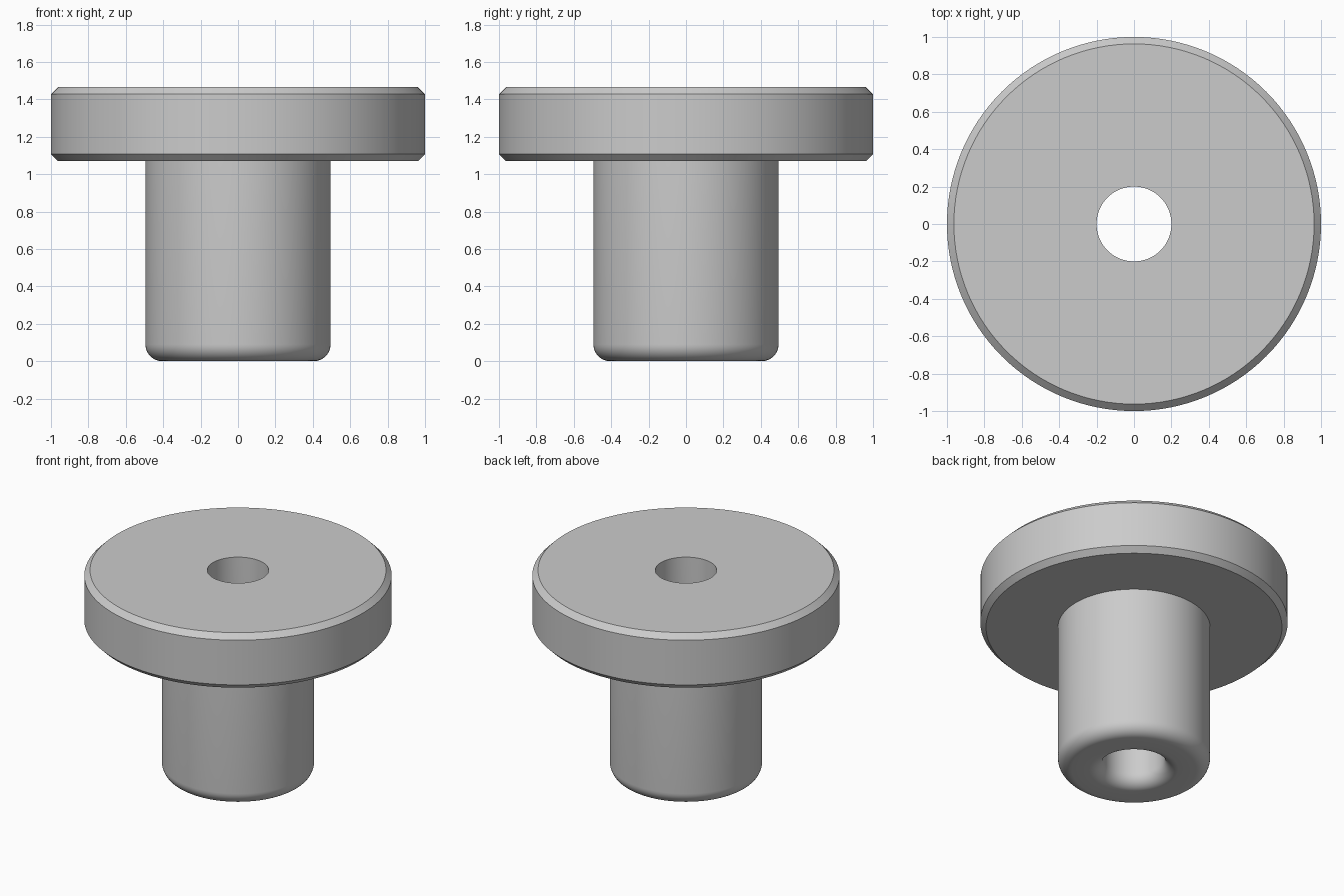
import bpy
import bmesh
from math import cos, sin, pi, radians

cube = bpy.data.objects.get("Cube")
if cube:
    bpy.data.objects.remove(cube, do_unlink=True)

# Main dimensions
BORE, SHAFT, RIM = 0.2, 0.495, 1.0
SHOULDER, TOP = 1.07, 1.465
FILLET, CHAMFER = 0.09, 0.037
SEGMENTS, ARC_STEPS = 128, 10

grey = bpy.data.materials.new("plain grey")
grey.use_nodes = True
colour = (0.6, 0.6, 0.6, 1)
grey.diffuse_color = colour
grey.node_tree.nodes["Principled BSDF"].inputs["Base Color"].default_value = colour


def arc(radius, height, start, end):
    """Fillet points around a centre at (radius, height)."""
    angles = [radians(start + (end - start) * i / ARC_STEPS) for i in range(ARC_STEPS + 1)]
    return [(radius + FILLET * cos(a), height + FILLET * sin(a)) for a in angles]


def lathe(name, profile):
    """Revolve a closed (radius, height) profile around z."""
    bm = bmesh.new()
    verts = [bm.verts.new((r, 0, z)) for r, z in profile]
    edges = [bm.edges.new((v, verts[i - 1])) for i, v in enumerate(verts)]
    bmesh.ops.spin(bm, geom=verts + edges, axis=(0, 0, 1), cent=(0, 0, 0),
                   angle=2 * pi, steps=SEGMENTS, use_merge=True)
    bmesh.ops.remove_doubles(bm, verts=bm.verts, dist=1e-5)
    bmesh.ops.recalc_face_normals(bm, faces=bm.faces)
    mesh = bpy.data.meshes.new(name)
    bm.to_mesh(mesh)
    bm.free()
    mesh.materials.append(grey)
    obj = bpy.data.objects.new(name, mesh)
    bpy.context.collection.objects.link(obj)
    bpy.ops.object.select_all(action='DESELECT')
    obj.select_set(True)
    bpy.context.view_layer.objects.active = obj
    bpy.ops.object.shade_smooth_by_angle(angle=radians(30))
    return obj


# Flanged bushing: flared bore mouth, rounded shaft, chamfered flange
profile = arc(BORE + FILLET, FILLET, 180, 270)
profile += arc(SHAFT - FILLET, FILLET, 270, 360)
profile += [
    (SHAFT, SHOULDER),
    (RIM - CHAMFER, SHOULDER),
    (RIM, SHOULDER + CHAMFER),
    (RIM, TOP - CHAMFER),
    (RIM - CHAMFER, TOP),
    (BORE, TOP),
]
lathe("flanged_bushing", profile)
